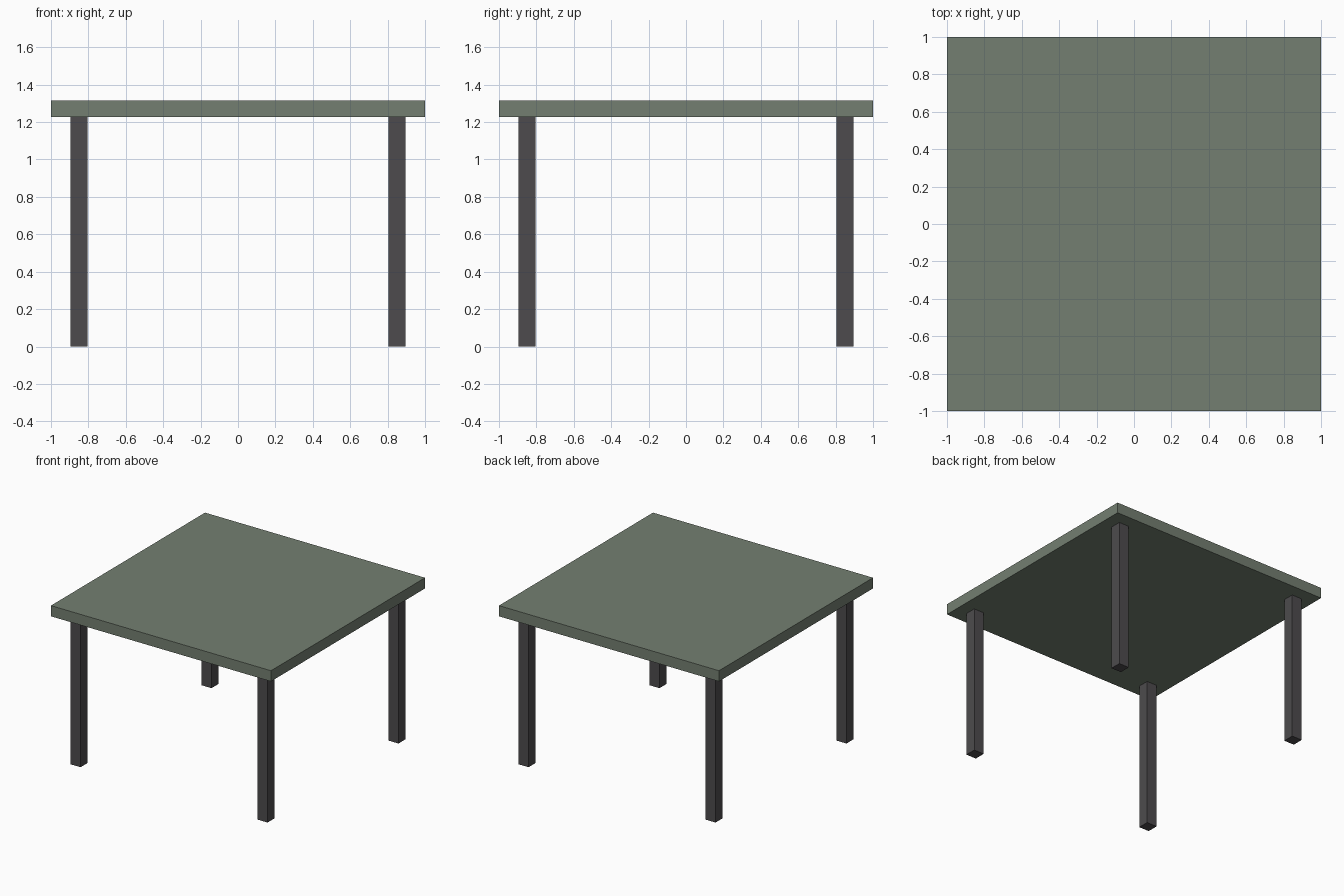
import bpy

if "Cube" in bpy.data.objects:
    bpy.data.objects.remove(bpy.data.objects["Cube"])

TOP_Z = 1.315      # upper surface of the table top
UNDER_Z = 1.227    # underside of the table top
LEG_POS = 0.85     # leg centre distance from the middle
LEG_WIDTH = 0.092


def material(name, rgb):
    mat = bpy.data.materials.new(name)
    mat.diffuse_color = (*rgb, 1.0)
    mat.use_nodes = True
    mat.node_tree.nodes["Principled BSDF"].inputs["Base Color"].default_value = mat.diffuse_color
    return mat


def box(name, centre, size, mat):
    bpy.ops.mesh.primitive_cube_add(size=1, location=centre)
    obj = bpy.context.object
    obj.name = name
    obj.scale = size
    bpy.ops.object.transform_apply(location=False, rotation=False, scale=True)
    obj.data.materials.append(mat)
    return obj


green = material("sage_green", (0.174, 0.212, 0.165))
dark = material("dark_grey", (0.075, 0.071, 0.075))

# Table top
box("table_top", (0, 0, (TOP_Z + UNDER_Z) / 2), (2, 2, TOP_Z - UNDER_Z), green)

# Four square legs
for y_name, sy in (("front", -1), ("back", 1)):
    for x_name, sx in (("left", -1), ("right", 1)):
        box(f"{y_name}_{x_name}_leg",
            (sx * LEG_POS, sy * LEG_POS, UNDER_Z / 2),
            (LEG_WIDTH, LEG_WIDTH, UNDER_Z), dark)
